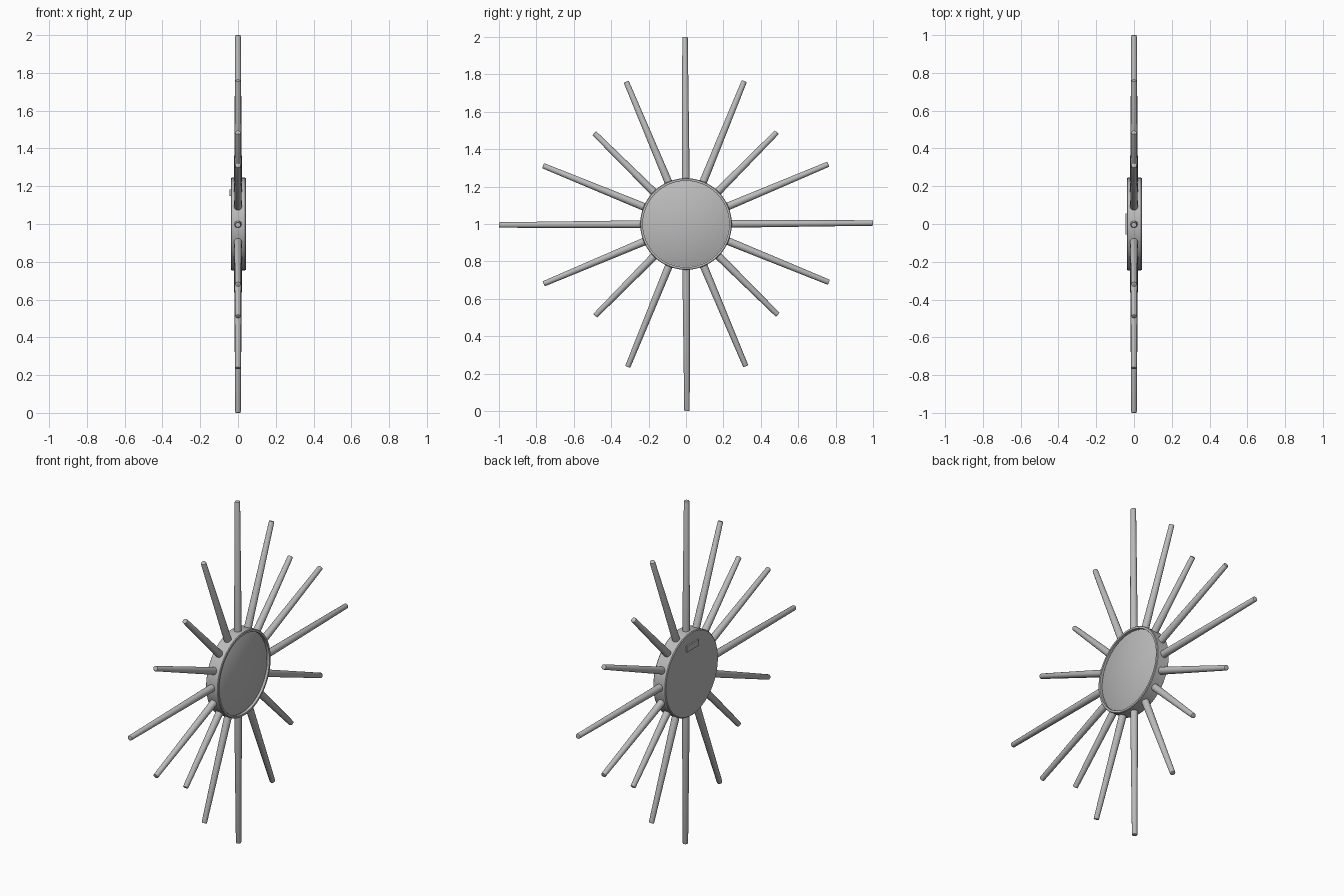
import bpy, bmesh, math
from mathutils import Matrix, Vector

cube = bpy.data.objects.get("Cube")
if cube:
    bpy.data.objects.remove(cube, do_unlink=True)

CENTRE = Vector((0, 0, 1))

grey = bpy.data.materials.new("plain grey")
grey.use_nodes = True
grey.diffuse_color = (0.5, 0.5, 0.5, 1)
grey.node_tree.nodes["Principled BSDF"].inputs["Base Color"].default_value = (0.5, 0.5, 0.5, 1)


def finish(name, bm, matrix):
    """Turn a bmesh into a shaded object."""
    bmesh.ops.recalc_face_normals(bm, faces=bm.faces)
    mesh = bpy.data.meshes.new(name)
    bm.to_mesh(mesh)
    bm.free()
    mesh.materials.append(grey)
    obj = bpy.data.objects.new(name, mesh)
    obj.matrix_world = matrix
    bpy.context.collection.objects.link(obj)
    bpy.ops.object.select_all(action="DESELECT")
    obj.select_set(True)
    bpy.context.view_layer.objects.active = obj
    bpy.ops.object.shade_smooth_by_angle(angle=math.radians(35))
    return obj


def lathe(name, profile, steps=64):
    """Spin (x, radius) points around the x axis."""
    bm = bmesh.new()
    verts = [bm.verts.new((x, 0, r)) for x, r in profile]
    edges = [bm.edges.new(pair) for pair in zip(verts, verts[1:])]
    bmesh.ops.spin(bm, geom=verts + edges, cent=(0, 0, 0), axis=(1, 0, 0),
                   angle=math.tau, steps=steps, use_merge=False)
    bmesh.ops.remove_doubles(bm, verts=bm.verts, dist=1e-5)
    return finish(name, bm, Matrix.Translation(CENTRE))


# Round frame with a raised rim, open at the front for the mirror
lathe("round_frame", [(-0.038, 0), (-0.038, 0.24), (-0.034, 0.245), (0.038, 0.245),
                      (0.042, 0.242), (0.042, 0.231), (0.026, 0.231), (0.026, 0)])

# Mirror disc set inside the rim
lathe("mirror", [(0.02, 0), (0.02, 0.227), (0.03, 0.227), (0.032, 0.224), (0.032, 0)])

# Hanging plate on the back
bm = bmesh.new()
bmesh.ops.create_cube(bm, size=1, matrix=Matrix.Diagonal((0.012, 0.11, 0.035, 1)))
finish("hanging_plate", bm, Matrix.Translation((-0.04, 0, 1.165)))

# Tapered rays in a repeating long, medium, short, medium rhythm
REACH = (1.0, 0.825, 0.69, 0.825)
START = 0.225
for i in range(16):
    length = REACH[i % 4] - START
    bm = bmesh.new()
    bmesh.ops.create_cone(bm, cap_ends=True, segments=16, radius1=0.021, radius2=0.0145,
                          depth=length, matrix=Matrix.Translation((0, 0, START + length / 2)))
    tip = [e for e in bm.edges if all(v.co.z > START + length - 1e-4 for v in e.verts)]
    bmesh.ops.bevel(bm, geom=tip, offset=0.003, segments=2, affect="EDGES", profile=0.5)
    turn = Matrix.Rotation(math.radians(22.5 * i + 0.3), 4, "X")
    finish(f"ray_{i + 1}", bm, Matrix.Translation(CENTRE) @ turn)
